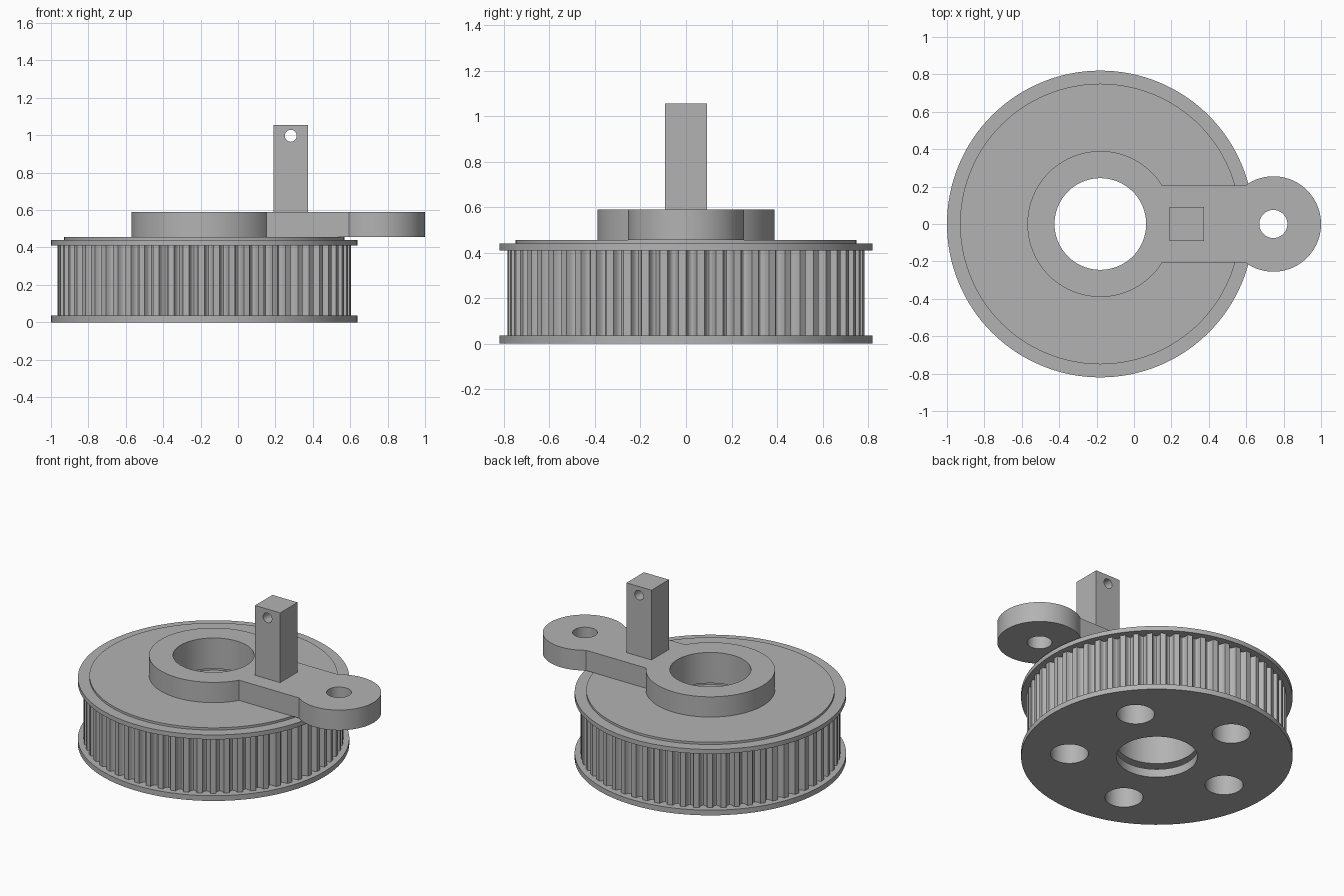
import bpy, bmesh, math
from mathutils import Matrix, Vector

if "Cube" in bpy.data.objects:
    bpy.data.objects.remove(bpy.data.objects["Cube"])

grey = bpy.data.materials.new("plain grey")
grey.use_nodes = True
COLOR = (0.45, 0.45, 0.45, 1)
grey.diffuse_color = COLOR
grey.node_tree.nodes["Principled BSDF"].inputs["Base Color"].default_value = COLOR

CX = -0.18          # pulley axis
BORE = 0.245


def finish(name, bm):
    bmesh.ops.recalc_face_normals(bm, faces=bm.faces)
    mesh = bpy.data.meshes.new(name)
    bm.to_mesh(mesh)
    bm.free()
    mesh.materials.append(grey)
    ob = bpy.data.objects.new(name, mesh)
    bpy.context.collection.objects.link(ob)
    return ob


def prism(name, outline, z0, z1):
    bm = bmesh.new()
    face = bm.faces.new([bm.verts.new((x, y, z0)) for x, y in outline])
    new = bmesh.ops.extrude_face_region(bm, geom=[face])["geom"]
    bmesh.ops.translate(bm, vec=(0, 0, z1 - z0),
                        verts=[v for v in new if isinstance(v, bmesh.types.BMVert)])
    return finish(name, bm)


def disc(name, x, y, r, z0, z1, n=96):
    turn = 2 * math.pi / n
    return prism(name, [(x + r * math.cos(i * turn), y + r * math.sin(i * turn))
                        for i in range(n)], z0, z1)


def box(name, x0, x1, half, z0, z1):
    return prism(name, [(x0, -half), (x1, -half), (x1, half), (x0, half)], z0, z1)


def combine(ob, other, operation):
    mod = ob.modifiers.new("bool", "BOOLEAN")
    mod.operation, mod.object, mod.solver = operation, other, "EXACT"
    bpy.context.view_layer.objects.active = ob
    bpy.ops.object.modifier_apply(modifier=mod.name)


def discard(obs):
    for ob in obs:
        bpy.data.objects.remove(ob)


# toothed belt rim with rounded grooves
TEETH, TIP, DEPTH = 60, 0.785, 0.035
pitch = 2 * math.pi / TEETH
outline = []
for i in range(TEETH):
    for k in range(9):
        t = k / 8
        r = TIP - DEPTH * math.sin(math.pi * t) ** 0.6 if 0 < k < 8 else TIP
        a = (i + 0.6 * t) * pitch
        outline.append((CX + r * math.cos(a), r * math.sin(a)))
toothed_rim = prism("toothed_rim", outline, 0.035, 0.41)

# flanges and cover plate
lower_flange = disc("lower_flange", CX, 0, 0.82, 0, 0.035, 128)
upper_flange = disc("upper_flange", CX, 0, 0.82, 0.41, 0.44, 128)
cover_plate = disc("cover_plate", CX, 0, 0.75, 0.44, 0.455, 128)

# arm: hub ring, bar, eye end and upright post
arm = disc("arm", CX, 0, 0.39, 0.455, 0.59)
arm_parts = [box("bar", CX, 0.7, 0.205, 0.455, 0.59),
             disc("eye", 0.745, 0, 0.255, 0.455, 0.59),
             box("post", 0.19, 0.375, 0.092, 0.5, 1.055)]
for part in arm_parts:
    combine(arm, part, "UNION")
discard(arm_parts)

# bore through everything, with retaining grooves in the pulley
bore = disc("bore_cutter", CX, 0, BORE, -0.1, 0.8)
for ob in (toothed_rim, lower_flange, upper_flange, cover_plate, arm):
    combine(ob, bore, "DIFFERENCE")
grooves = [disc("groove_cutter", CX, 0, 0.31, z, z + 0.04) for z in (0.055, 0.345)]
for g in grooves:
    combine(toothed_rim, g, "DIFFERENCE")

# five lightening holes, closed on top by the cover plate
holes = []
for i in range(5):
    a = math.radians(36 + 72 * i)
    holes.append(disc("hole_cutter", CX + 0.53 * math.cos(a), 0.53 * math.sin(a),
                      0.115, -0.1, 0.6, 48))
for h in holes:
    for ob in (toothed_rim, lower_flange, upper_flange):
        combine(ob, h, "DIFFERENCE")

# eye hole and cross hole in the post
eye_hole = disc("eye_cutter", 0.745, 0, 0.075, 0.3, 0.8, 48)
pin_hole = disc("pin_cutter", 0, 0, 0.032, -0.3, 0.3, 32)
pin_hole.data.transform(Matrix.Translation((0.282, 0, 0.997)) @ Matrix.Rotation(math.pi / 2, 4, "X"))
for h in (eye_hole, pin_hole):
    combine(arm, h, "DIFFERENCE")
discard([bore, eye_hole, pin_hole] + grooves + holes)

# smooth round walls, crisp edges
for ob in (toothed_rim, lower_flange, upper_flange, cover_plate, arm):
    bpy.ops.object.select_all(action="DESELECT")
    ob.select_set(True)
    bpy.context.view_layer.objects.active = ob
    bpy.ops.object.shade_smooth_by_angle(angle=math.radians(30))
